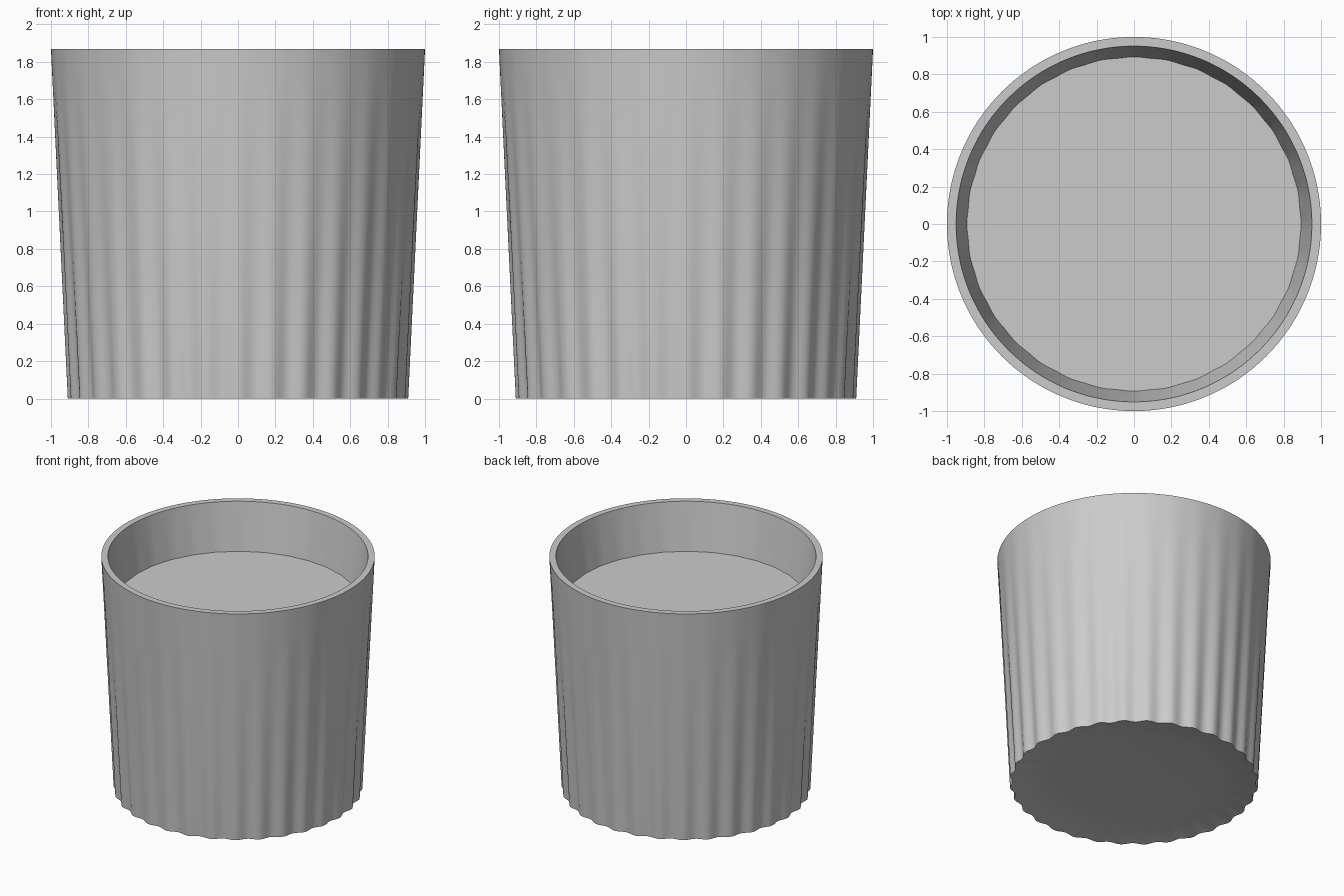
import bpy, bmesh, math

if "Cube" in bpy.data.objects:
    bpy.data.objects.remove(bpy.data.objects["Cube"])

FLUTES = 32
SEGS = FLUTES * 12
H = 1.868
FILL_Z = 1.49


def ring(bm, ridge_r, z, amp):
    # Fluted ring whose ridges touch ridge_r
    verts = []
    for i in range(SEGS):
        a = 2 * math.pi * i / SEGS
        r = ridge_r - amp * (1 - math.cos(FLUTES * a))
        verts.append(bm.verts.new((r * math.cos(a), r * math.sin(a), z)))
    return verts


def bridge(bm, a, b):
    for i in range(SEGS):
        j = (i + 1) % SEGS
        bm.faces.new((a[i], a[j], b[j], b[i]))


def finish(bm, name):
    bmesh.ops.recalc_face_normals(bm, faces=bm.faces)
    mesh = bpy.data.meshes.new(name)
    bm.to_mesh(mesh)
    bm.free()
    ob = bpy.data.objects.new(name, mesh)
    bpy.context.collection.objects.link(ob)
    bpy.ops.object.select_all(action='DESELECT')
    bpy.context.view_layer.objects.active = ob
    ob.select_set(True)
    bpy.ops.object.shade_smooth_by_angle(angle=math.radians(40))
    return ob


# Fluted cup: dished underside, outer wall, rim, inner wall, raised floor
bm = bmesh.new()
rings = []
for r, z, amp in ((0.6, 0.04, 0.0), (0.75, 0.03, 0.004)):
    rings.append(ring(bm, r, z, amp))
steps = 12
for k in range(steps + 1):
    t = k / steps
    rings.append(ring(bm, 0.91 + 0.09 * t, H * t, 0.0115 * (1 - t)))
for k in range(5):
    t = k / 4
    rings.append(ring(bm, 0.951 - 0.057 * t, H + (FILL_Z - H) * t, 0.002 * t))
for a, b in zip(rings, rings[1:]):
    bridge(bm, a, b)
bm.faces.new(rings[0])   # underside centre
bm.faces.new(rings[-1])  # raised inner floor
finish(bm, "fluted_cup")
